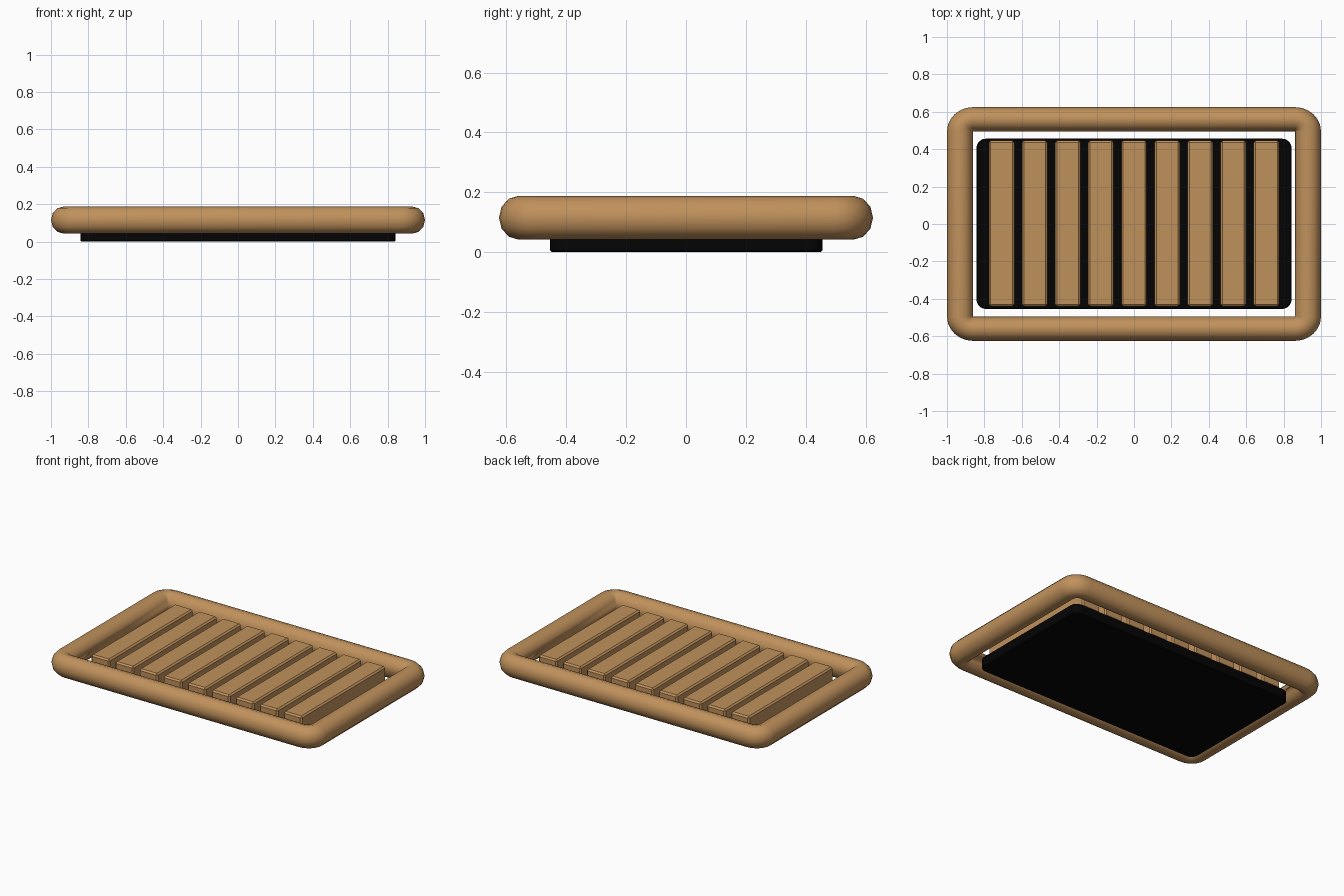
import bpy, bmesh
from math import cos, sin, pi

if "Cube" in bpy.data.objects:
    bpy.data.objects.remove(bpy.data.objects["Cube"], do_unlink=True)


def material(name, colour):
    m = bpy.data.materials.new(name)
    m.use_nodes = True
    m.diffuse_color = colour
    m.node_tree.nodes["Principled BSDF"].inputs["Base Color"].default_value = colour
    return m


wood = material("warm wood", (0.53, 0.285, 0.107, 1))
black = material("matt black", (0.0012, 0.0012, 0.0012, 1))


def finish(bm, name, mat, angle):
    bmesh.ops.recalc_face_normals(bm, faces=bm.faces)
    mesh = bpy.data.meshes.new(name)
    bm.to_mesh(mesh)
    bm.free()
    mesh.materials.append(mat)
    ob = bpy.data.objects.new(name, mesh)
    bpy.context.collection.objects.link(ob)
    bpy.ops.object.select_all(action="DESELECT")
    ob.select_set(True)
    bpy.context.view_layer.objects.active = ob
    bpy.ops.object.shade_smooth_by_angle(angle=angle)


def box(centre, size):
    bm = bmesh.new()
    bmesh.ops.create_cube(bm, size=1)
    bmesh.ops.scale(bm, vec=size, verts=bm.verts)
    bmesh.ops.translate(bm, vec=centre, verts=bm.verts)
    return bm


# Rounded rim: a round section swept around a rectangle, pinched at inner corners
SIDES, STEPS = 12, 6
bm = bmesh.new()
rings = []
for corner, (sx, sy) in enumerate([(1, 1), (-1, 1), (-1, -1), (1, -1)]):
    for step in range(STEPS + 1):
        a = (corner + step / STEPS) * pi / 2
        ring = []
        for k in range(SIDES):
            t = 2 * pi * k / SIDES
            r = 0.5 + 0.5 * cos(t)
            ring.append(bm.verts.new((sx * 0.86 + 0.14 * r * cos(a),
                                      sy * 0.495 + 0.13 * r * sin(a),
                                      0.115 + 0.073 * sin(t))))
        rings.append(ring)
for i, ring in enumerate(rings):
    after = rings[(i + 1) % len(rings)]
    for k in range(SIDES):
        n = (k + 1) % SIDES
        bm.faces.new((ring[k], after[k], after[n], ring[n]))
bmesh.ops.remove_doubles(bm, verts=bm.verts, dist=0.0005)
finish(bm, "rim", wood, 0.7)

# Base tray with rounded corners and softened edges
bm = box((0, 0.001, 0.035), (1.685, 0.91, 0.07))
upright = [e for e in bm.edges if abs(e.verts[0].co.z - e.verts[1].co.z) > 0.01]
bmesh.ops.bevel(bm, geom=upright, offset=0.05, segments=5, profile=0.5, affect="EDGES")
level = [e for e in bm.edges if abs(e.verts[0].co.z - e.verts[1].co.z) < 0.001]
bmesh.ops.bevel(bm, geom=level, offset=0.006, segments=1, affect="EDGES")
finish(bm, "base", black, 0.6)

# Row of slats with chamfered edges
for i in range(9):
    bm = box(((i - 4) * 0.177, 0.003, 0.118), (0.136, 0.886, 0.106))
    bmesh.ops.bevel(bm, geom=bm.edges[:], offset=0.01, segments=1, affect="EDGES")
    finish(bm, f"slat_{i + 1}", wood, 0.5)
